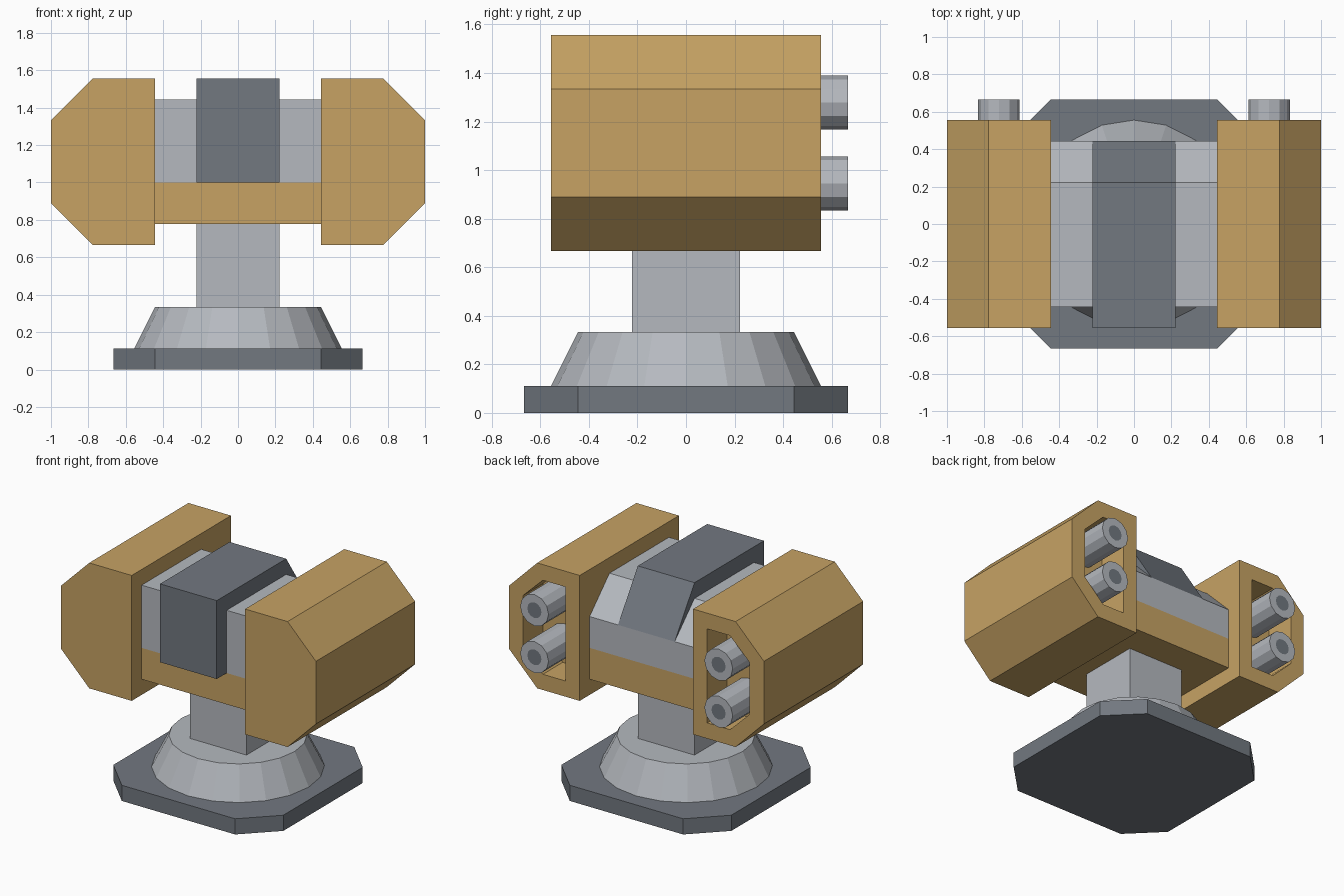
import bpy, bmesh, math

if "Cube" in bpy.data.objects:
    bpy.data.objects.remove(bpy.data.objects["Cube"])

U = 1 / 9  # design unit


def material(name, rgb):
    m = bpy.data.materials.new(name)
    m.diffuse_color = (*rgb, 1)
    m.use_nodes = True
    m.node_tree.nodes["Principled BSDF"].inputs["Base Color"].default_value = m.diffuse_color
    return m


TAN = material("tan", (0.57, 0.365, 0.127))
LIGHT = material("light grey", (0.462, 0.485, 0.52))
DARK = material("dark grey", (0.168, 0.188, 0.216))


def finish(bm, name, *mats):
    bmesh.ops.recalc_face_normals(bm, faces=bm.faces)
    me = bpy.data.meshes.new(name)
    bm.to_mesh(me)
    bm.free()
    for m in mats:
        me.materials.append(m)
    ob = bpy.data.objects.new(name, me)
    bpy.context.collection.objects.link(ob)
    return ob


def loft(bm, rings, cap_start=True, cap_end=True):
    """Skin a list of closed rings of points and cap the ends."""
    vs = [[bm.verts.new(p) for p in r] for r in rings]
    n = len(vs[0])
    for a, b in zip(vs, vs[1:]):
        for i in range(n):
            j = (i + 1) % n
            bm.faces.new((a[i], a[j], b[j], b[i]))
    if cap_start:
        bm.faces.new(vs[0])
    return bm.faces.new(vs[-1]) if cap_end else None


def prism(name, pts, axis, lo, hi, *mats):
    """Extrude a 2D profile (in design units) along an axis."""
    place = {"x": lambda p, t: (t * U, p[0] * U, p[1] * U),
             "y": lambda p, t: (p[0] * U, t * U, p[1] * U),
             "z": lambda p, t: (p[0] * U, p[1] * U, t * U)}[axis]
    bm = bmesh.new()
    loft(bm, [[place(p, t) for p in pts] for t in (lo, hi)])
    return finish(bm, name, *mats)


def circle(r, n):
    return [(r * math.cos(2 * math.pi * i / n), r * math.sin(2 * math.pi * i / n)) for i in range(n)]


# Base plate with clipped corners
prism("base_plate", [(-6, -4), (-4, -6), (4, -6), (6, -4), (6, 4), (4, 6), (-4, 6), (-6, 4)],
      "z", 0, 1, DARK)

# Tapered collar
bm = bmesh.new()
loft(bm, [[(x * U, y * U, z * U) for x, y in circle(r, 20)] for r, z in ((5, 1), (4, 3))])
finish(bm, "collar", LIGHT)

# Square post
prism("post", [(-2, -2), (2, -2), (2, 2), (-2, 2)], "z", 3, 7, LIGHT)

# Central body: tan lower half, grey upper half with sloped back
prism("body_lower", [(-4, 7), (4, 7), (4, 9), (-4, 9)], "x", -4, 4, TAN)
prism("body_upper", [(-4, 9), (4, 9), (4, 11), (2, 13), (-4, 13)], "x", -4, 4, LIGHT)

# Dark saddle block over the body
prism("saddle_block", [(-5, 9), (3.9, 9), (4, 11), (2, 14), (-5, 14)], "x", -2, 2, DARK)

# Side pods with a recessed back, and their tubes
outer = [(4, 6), (7, 6), (9, 8), (9, 12), (7, 14), (4, 14)]
inner = [(5, 7), (6.6, 7), (8, 8.35), (8, 11.65), (6.6, 13), (5, 13)]
for s, side in ((-1, "left"), (1, "right")):
    bm = bmesh.new()
    loft(bm, [[(s * x * U, y * U, z * U) for x, z in prof]
              for prof, y in ((outer, -5), (outer, 5), (inner, 5), (inner, 3))])
    finish(bm, side + "_pod", TAN)

    for cz, level in ((8.5, "lower"), (11.5, "upper")):
        bm = bmesh.new()
        bore = loft(bm, [[((s * 6.5 + x) * U, y * U, (cz + z) * U) for x, z in circle(r, 12)]
                         for r, y in ((1, 3), (1, 6), (0.5, 6))])
        bore.material_index = 1
        finish(bm, f"{side}_{level}_tube", LIGHT, DARK)
